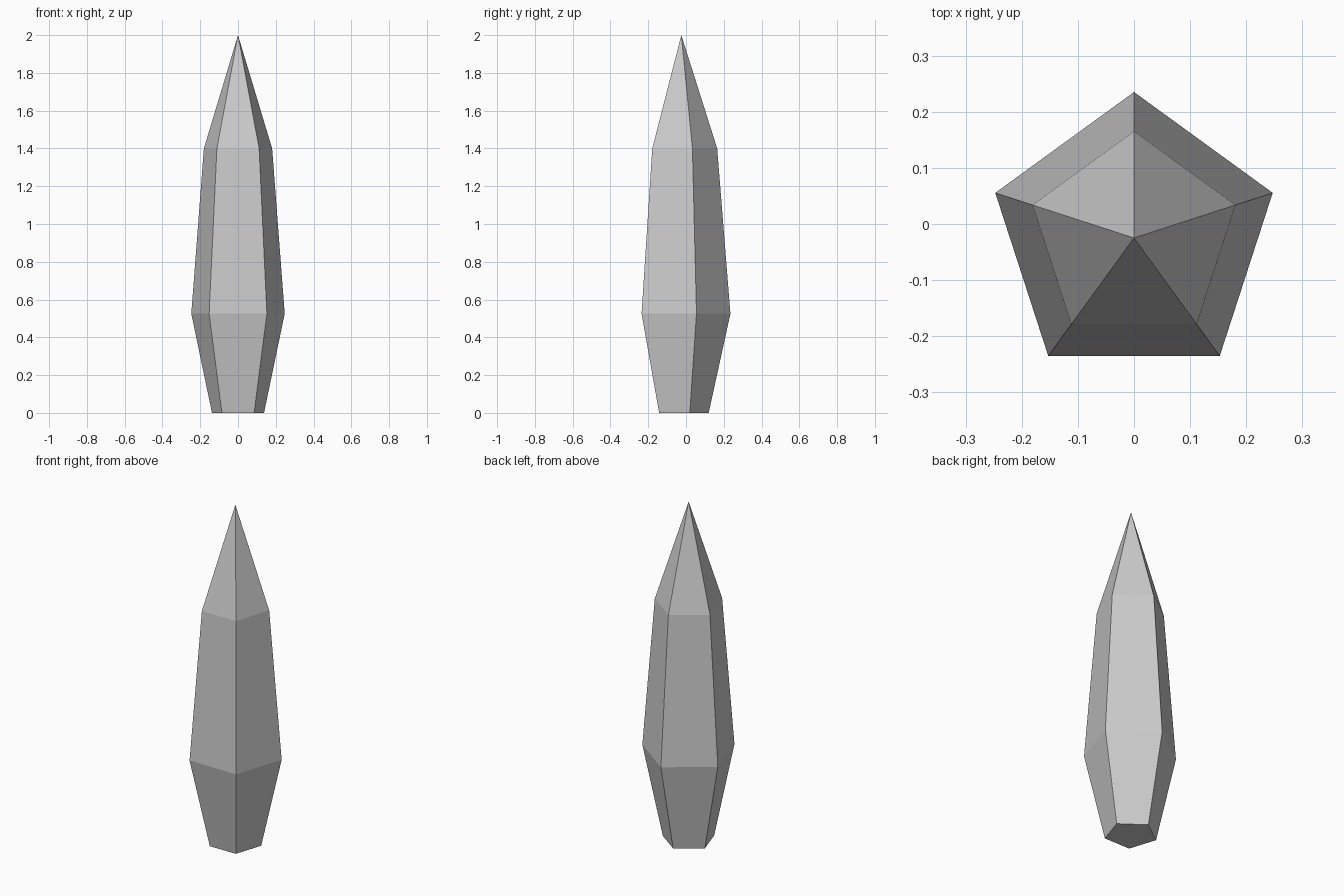
import bpy, bmesh
from math import sin, cos, pi

if "Cube" in bpy.data.objects:
    bpy.data.objects.remove(bpy.data.objects["Cube"])

SIDES = 5
RADIUS = 0.26
# shift so the pentagon's bounding box is centred on y = 0
CY = -RADIUS * (1 - cos(pi / SIDES)) / 2
PROFILE = [(0.145, 0.0), (RADIUS, 0.525), (0.19, 1.4)]  # radius, height

bm = bmesh.new()

# pentagonal rings, one corner pointing to the back
rings = [[bm.verts.new((-r * sin(2 * pi * i / SIDES),
                        CY + r * cos(2 * pi * i / SIDES), z))
          for i in range(SIDES)] for r, z in PROFILE]
tip = bm.verts.new((0, CY, 2.0))

# base, side facets and pointed tip
bm.faces.new(rings[0][::-1])
for i in range(SIDES):
    j = (i + 1) % SIDES
    for low, high in zip(rings, rings[1:]):
        bm.faces.new((low[i], low[j], high[j], high[i]))
    bm.faces.new((rings[-1][i], rings[-1][j], tip))
bmesh.ops.recalc_face_normals(bm, faces=bm.faces)

mesh = bpy.data.meshes.new("crystal_shard")
bm.to_mesh(mesh)
bm.free()
bpy.context.collection.objects.link(bpy.data.objects.new("crystal_shard", mesh))
